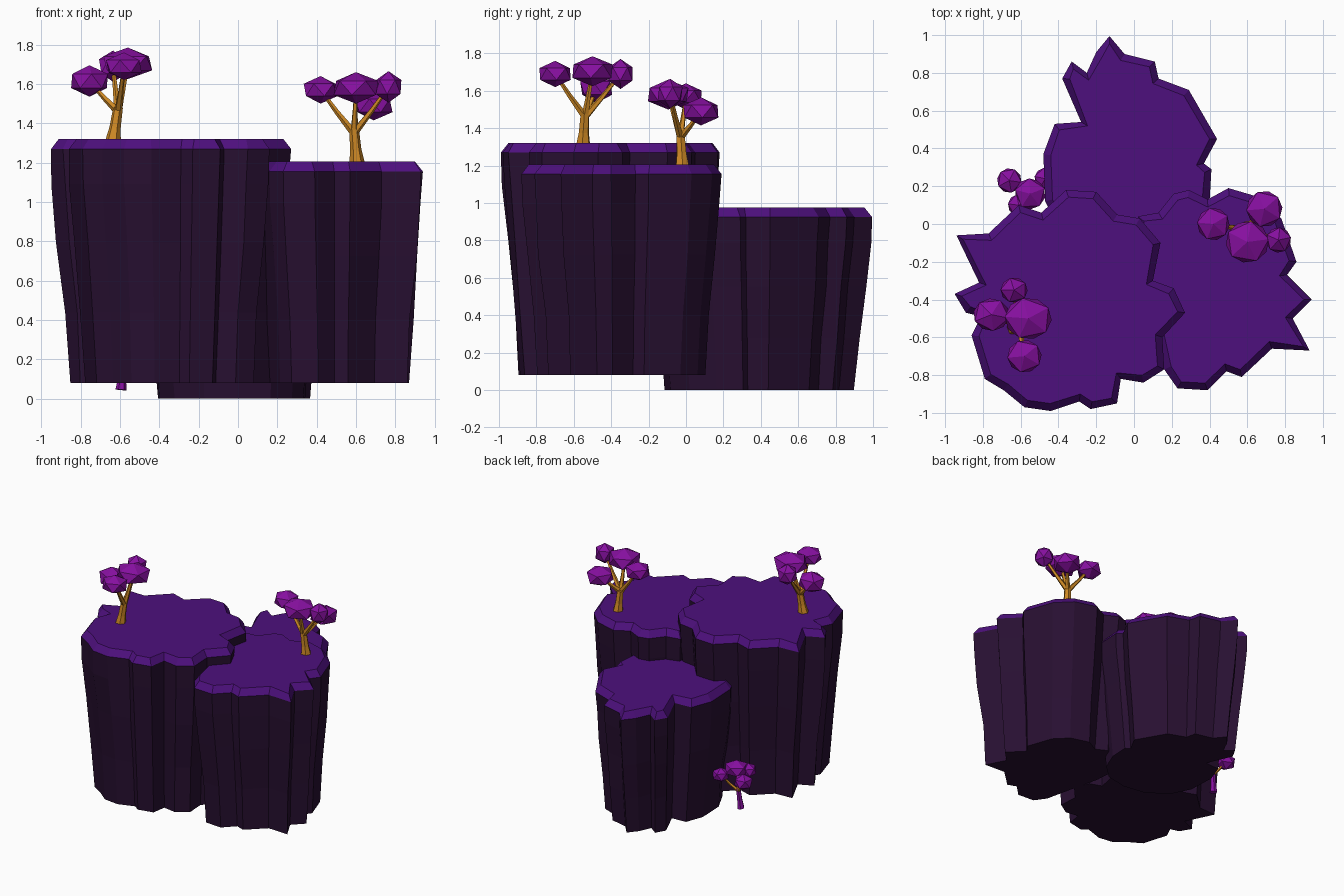
import bpy, bmesh, math, random
from mathutils import Vector

if "Cube" in bpy.data.objects:
    bpy.data.objects.remove(bpy.data.objects["Cube"])

random.seed(4)

def material(name, color):
    m = bpy.data.materials.new(name)
    m.diffuse_color = (*color, 1)
    m.use_nodes = True
    m.node_tree.nodes["Principled BSDF"].inputs["Base Color"].default_value = m.diffuse_color
    return m

ROCK = material("dark rock", (0.021, 0.005, 0.031))
CAP = material("purple ground", (0.075, 0.005, 0.205))
BARK = material("orange bark", (0.62, 0.25, 0.018))
LEAF = material("violet leaves", (0.24, 0.005, 0.35))

def finish(bm, name, mats):
    bmesh.ops.recalc_face_normals(bm, faces=bm.faces)
    me = bpy.data.meshes.new(name)
    bm.to_mesh(me)
    bm.free()
    for m in mats:
        me.materials.append(m)
    ob = bpy.data.objects.new(name, me)
    bpy.context.collection.objects.link(ob)
    return ob

def pillar(name, outline, centre, top, bottom):
    """Jagged rock column: tapered stacked rings with a bevelled coloured cap."""
    bm = bmesh.new()
    c = Vector(centre)
    h = top - 0.05 - bottom
    levels = [(0, 0.84), (0.3, 0.88), (0.6, 0.945), (0.85, 0.985), (1, 1.0)]
    rings = []
    for t, s in levels:
        ring = []
        for p in outline:
            j = 0 if t in (0, 1) else random.uniform(-0.015, 0.015)
            q = c + (Vector(p) - c) * (s + j)
            ring.append(bm.verts.new((q.x, q.y, bottom + t * h)))
        rings.append(ring)
    n = len(outline)
    for a, b in zip(rings, rings[1:]):
        for i in range(n):
            k = (i + 1) % n
            bm.faces.new((a[i], a[k], b[k], b[i]))
    bm.faces.new(rings[0])
    lid = bm.faces.new(rings[-1])
    bmesh.ops.recalc_face_normals(bm, faces=bm.faces)
    # sloping rim around the flat ground
    rim = bmesh.ops.inset_region(bm, faces=[lid], thickness=0.04, use_even_offset=False)
    for v in lid.verts:
        v.co.z = top
    for f in rim["faces"] + [lid]:
        f.material_index = 1
    return finish(bm, name, [ROCK, CAP])

# Rock columns
pillar("tall_left_rock", [
    (-.94, -.06), (-.77, -.05), (-.61, .10), (-.49, .06), (-.36, .18), (-.20, .17),
    (-.09, .05), (.03, .03), (.14, -.10), (.10, -.30), (.21, -.34), (.27, -.47),
    (.15, -.60), (.16, -.77), (.05, -.84), (-.07, -.82), (-.09, -.95), (-.23, -.98),
    (-.29, -.94), (-.44, -.99), (-.58, -.97), (-.69, -.88), (-.79, -.82), (-.86, -.59),
    (-.81, -.49), (-.89, -.47), (-.95, -.37), (-.82, -.31)], (-.34, -.4), 1.32, .08)
pillar("middle_right_rock", [
    (.13, .06), (.21, .16), (.29, .18), (.39, .13), (.50, .19), (.67, .14), (.78, .03),
    (.86, -.20), (.81, -.27), (.94, -.40), (.84, -.50), (.93, -.67),
    (.73, -.66), (.57, -.81), (.49, -.78), (.39, -.88), (.23, -.87), (.16, -.77),
    (.10, -.50), (.04, -.25), (.02, .04)], (.5, -.35), 1.205, .08)
pillar("low_back_rock", [
    (-.13, .995), (-.05, .90), (.11, .86), (.13, .77), (.29, .71), (.44, .45), (.37, .32),
    (.41, .29), (.40, .12), (.33, -.05), (.2, -.17), (0, -.21), (-.2, -.18), (-.38, -.06),
    (-.47, .12), (-.48, .37), (-.42, .53), (-.28, .54), (-.38, .77), (-.33, .86),
    (-.25, .80), (-.20, .91)], (-.02, .385), .975, 0)

def limb(bm, points, radii, sides=6):
    """Tapered tube along a path."""
    pts = [Vector(p) for p in points]
    rings = []
    for i, (p, r) in enumerate(zip(pts, radii)):
        d = pts[min(i + 1, len(pts) - 1)] - pts[max(i - 1, 0)]
        q = d.to_track_quat('Z', 'Y')
        rings.append([bm.verts.new(p + q @ Vector((r * math.cos(a), r * math.sin(a), 0)))
                      for a in (math.tau * k / sides for k in range(sides))])
    for a, b in zip(rings, rings[1:]):
        for i in range(sides):
            k = (i + 1) % sides
            bm.faces.new((a[i], a[k], b[k], b[i]))
    bm.faces.new(rings[0])
    bm.faces.new(rings[-1])

def tree(name, base, fork, blobs, r=0.04, trunk_mat=BARK):
    """Trunk, one bent branch per leaf cluster, and faceted leaf clusters."""
    base, fork = Vector(base), Vector(fork)
    bm = bmesh.new()
    mid = base.lerp(fork, 0.4)
    limb(bm, [base, mid, fork], [r, r * .72, r * .62])
    finish(bm, name + "_trunk", [trunk_mat])
    bm = bmesh.new()
    for x, y, z, *_ in blobs:
        end = Vector((x, y, z))
        elbow = fork.lerp(end, 0.5) + Vector((0, 0, -0.015))
        limb(bm, [fork - Vector((0, 0, .02)), elbow, end], [r * .5, r * .34, r * .22], 5)
    finish(bm, name + "_branches", [BARK])
    bm = bmesh.new()
    for x, y, z, rx, ry, rz in blobs:
        new = bmesh.ops.create_icosphere(bm, subdivisions=1, radius=1)["verts"]
        turn = random.uniform(0, math.tau)
        for v in new:
            ca, sa = math.cos(turn), math.sin(turn)
            u, w = v.co.x * ca - v.co.y * sa, v.co.x * sa + v.co.y * ca
            v.co = (x + u * rx * 1.07, y + w * ry * 1.07, z + v.co.z * rz)
    finish(bm, name + "_leaves", [LEAF])

# Trees: leaf clusters are (x, y, z, radius x, radius y, radius z)
tree("left_tree", (-.635, -.55, 1.31), (-.61, -.54, 1.48), [
    (-.56, -.50, 1.705, .13, .115, .08), (-.755, -.48, 1.615, .10, .09, .08),
    (-.635, -.35, 1.69, .075, .07, .08), (-.58, -.70, 1.69, .095, .09, .07)])
tree("right_tree", (.605, -.02, 1.195), (.59, -.03, 1.37), [
    (.60, -.095, 1.58, .12, .115, .08), (.42, 0, 1.57, .09, .09, .07),
    (.69, .08, 1.49, .10, .10, .075), (.765, -.085, 1.585, .07, .07, .08)])
tree("small_side_tree", (-.595, .17, .045), (-.58, .18, .20), [
    (-.55, .16, .34, .085, .085, .065), (-.66, .23, .29, .068, .068, .06),
    (-.47, .24, .30, .06, .06, .055), (-.61, .10, .32, .06, .06, .055)],
    r=.028, trunk_mat=LEAF)
